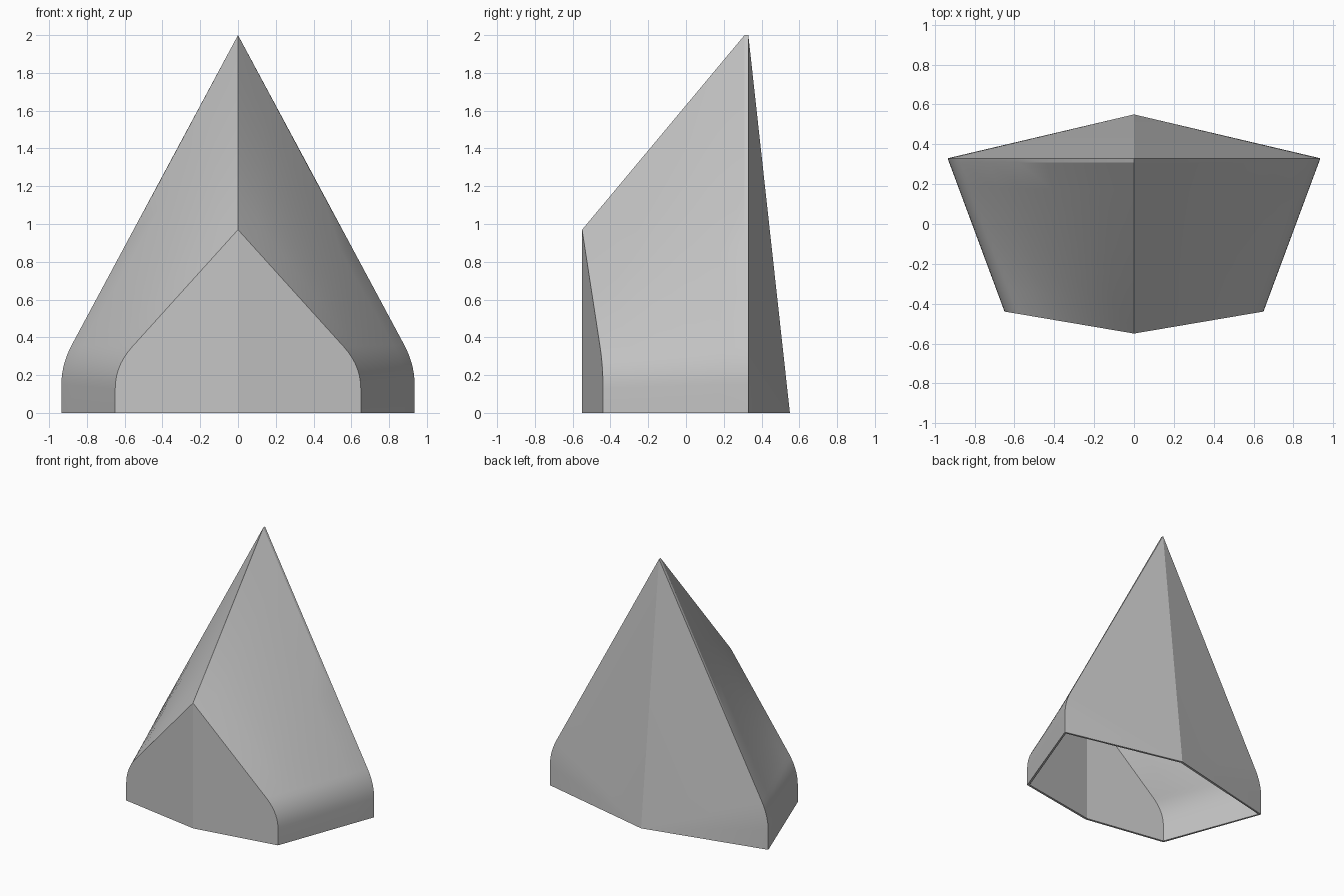
import bpy
import bmesh
from math import radians
from mathutils import Vector

cube = bpy.data.objects.get("Cube")
if cube:
    bpy.data.objects.remove(cube, do_unlink=True)

ARC, STRAIGHT, LENGTHWISE = 7, 6, 6


def arch(width, arc_start, shoulder, peak):
    """Pointed arch with rounded shoulders, from +x foot over the peak to -x foot."""
    end, top = Vector(shoulder), Vector((0, peak))
    start = Vector((width, arc_start))
    slope = (peak - end.y) / end.x
    corner = Vector((width, peak - slope * width))
    half = [Vector((width, 0))]
    for i in range(ARC + 1):
        t = i / ARC
        half.append(start * (1 - t) ** 2 + corner * 2 * t * (1 - t) + end * t ** 2)
    half += [end.lerp(top, i / STRAIGHT) for i in range(1, STRAIGHT + 1)]
    return half + [Vector((-p.x, p.y)) for p in reversed(half[:-1])]


front_arch = arch(0.65, 0.13, (0.56, 0.35), 0.97)
back_arch = arch(0.935, 0.15, (0.88, 0.36), 2.0)

# Cross-sections from the folded front wall to the back edge
front = [Vector((p.x, -0.55 + 0.17 * abs(p.x), p.y)) for p in front_arch]
rear = [Vector((p.x * 0.993, 0.31, p.y)) for p in back_arch]
sections = [[a.lerp(b, i / LENGTHWISE) for a, b in zip(front, rear)]
            for i in range(LENGTHWISE + 1)]
sections.append([Vector((p.x, 0.33, p.y)) for p in back_arch])


def add_skin(bm, scale):
    """One layer of the shell; returns its open bottom loop."""
    def vert(p):
        return bm.verts.new((p[0] * scale[0], p[1] * scale[1], p[2] * scale[2]))

    rows = [[vert(p) for p in s] for s in sections]
    front_foot, back_foot = vert((0, -0.55, 0)), vert((0, 0.55, 0))
    # Side walls and roof
    for a, b in zip(rows, rows[1:]):
        for i in range(len(a) - 1):
            bm.faces.new((a[i], a[i + 1], b[i + 1], b[i]))
    # Two flat front panels, and a fanned back panel
    mid = len(rows[0]) // 2
    bm.faces.new([front_foot] + rows[0][:mid + 1])
    bm.faces.new([front_foot] + rows[0][mid:])
    for a, b in zip(rows[-1], rows[-1][1:]):
        bm.faces.new((back_foot, a, b))
    return ([front_foot] + [r[0] for r in rows] + [back_foot]
            + [r[-1] for r in reversed(rows)])


bm = bmesh.new()
outer = add_skin(bm, (1, 1, 1))
inner = add_skin(bm, (0.98, 0.967, 0.98))
# Bottom rim joining the two layers
for i in range(len(outer)):
    j = (i + 1) % len(outer)
    bm.faces.new((outer[i], outer[j], inner[j], inner[i]))
bmesh.ops.recalc_face_normals(bm, faces=bm.faces)
mesh = bpy.data.meshes.new("pointed_shell")
bm.to_mesh(mesh)
bm.free()

shell = bpy.data.objects.new("pointed_shell", mesh)
bpy.context.collection.objects.link(shell)

grey = bpy.data.materials.new("light_grey")
grey.use_nodes = True
colour = (0.55, 0.55, 0.55, 1)
grey.diffuse_color = colour
grey.node_tree.nodes["Principled BSDF"].inputs["Base Color"].default_value = colour
mesh.materials.append(grey)

bpy.ops.object.select_all(action="DESELECT")
shell.select_set(True)
bpy.context.view_layer.objects.active = shell
bpy.ops.object.shade_smooth_by_angle(angle=radians(15))
